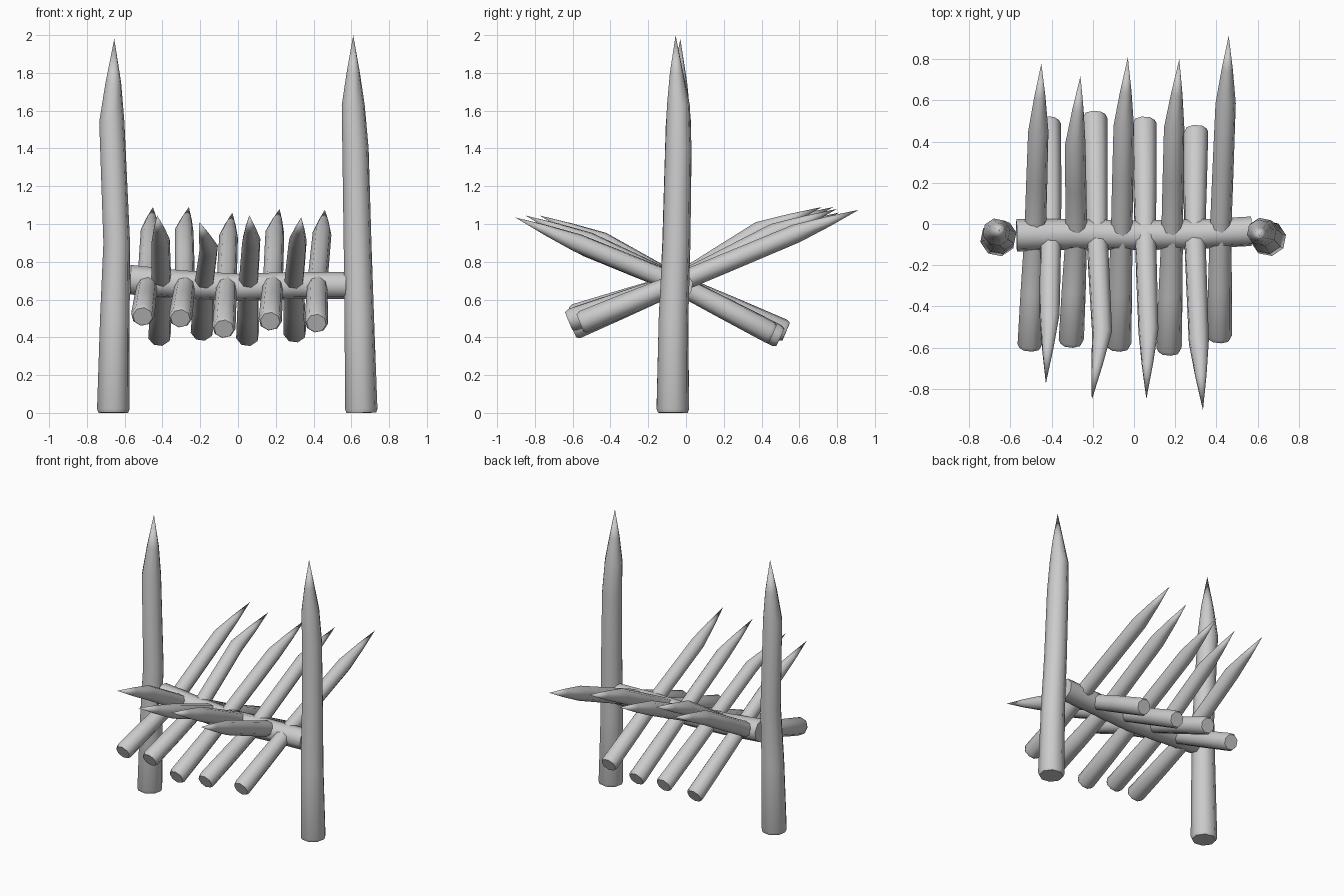
import bpy, bmesh, math
from mathutils import Vector

if "Cube" in bpy.data.objects:
    bpy.data.objects.remove(bpy.data.objects["Cube"])

wood = bpy.data.materials.new("grey_wood")
wood.diffuse_color = (0.6, 0.6, 0.6, 1)
wood.use_nodes = True
wood.node_tree.nodes["Principled BSDF"].inputs["Base Color"].default_value = wood.diffuse_color


def log(name, rings, pointed=True, sides=8, turn=0.2):
    """Rough log through (x, y, z, radius) rings, ending in a point or a cap."""
    bm = bmesh.new()
    pts = [Vector(r[:3]) for r in rings]
    axis = (pts[-1] - pts[0]).normalized()
    side = axis.orthogonal().normalized()
    up = axis.cross(side)
    loops = []
    for i, (p, r) in enumerate(zip(pts, rings)):
        if pointed and i == len(pts) - 1:
            loops.append([bm.verts.new(p)])
            continue
        ring = []
        for k in range(sides):
            a = turn + 2 * math.pi * k / sides
            ring.append(bm.verts.new(p + r[3] * (side * math.cos(a) + up * math.sin(a))))
        loops.append(ring)
    for a, b in zip(loops, loops[1:]):
        for k in range(sides):
            n = (k + 1) % sides
            bm.faces.new((a[k], a[n], b[0]) if len(b) == 1 else (a[k], a[n], b[n], b[k]))
    bm.faces.new(loops[0][::-1])
    if not pointed:
        bm.faces.new(loops[-1])
    bmesh.ops.recalc_face_normals(bm, faces=bm.faces)
    me = bpy.data.meshes.new(name)
    bm.to_mesh(me)
    bm.free()
    me.materials.append(wood)
    ob = bpy.data.objects.new(name, me)
    bpy.context.collection.objects.link(ob)
    bpy.context.view_layer.objects.active = ob
    ob.select_set(True)
    bpy.ops.object.shade_smooth_by_angle(angle=math.radians(50))
    ob.select_set(False)


# upright posts
log("left_post", [(-.66, -.07, 0, .08), (-.66, -.07, .02, .088), (-.652, -.066, .5, .08),
                  (-.642, -.055, .9, .072), (-.668, -.04, 1.54, .068),
                  (-.66, -.035, 1.75, .042), (-.655, -.03, 1.98, 0)])
log("right_post", [(.653, -.07, 0, .08), (.653, -.07, .02, .087), (.642, -.066, .5, .08),
                   (.633, -.05, .9, .075), (.622, -.04, 1.4, .071), (.61, -.04, 1.63, .062),
                   (.61, -.05, 1.8, .036), (.61, -.055, 2, 0)])

# crossbar
log("crossbar", [(-.57, -.055, .705, .08), (-.3, -.05, .68, .076), (0, -.055, .664, .074),
                 (.3, -.05, .675, .073), (.57, -.035, .675, .073)], pointed=False)

# stakes leaning back: butt (x, y, z), middle x, shoulder x, tip (x, y, z)
back = [((-.505, -.60, .51), -.48, -.465, (-.45, .78, 1.09)),
        ((-.305, -.58, .50), -.28, -.285, (-.26, .72, 1.09)),
        ((-.075, -.60, .445), -.06, -.05, (-.03, .81, 1.06)),
        ((.17, -.62, .485), .185, .195, (.22, .80, 1.08)),
        ((.415, -.56, .475), .42, .445, (.46, .915, 1.075))]
# stakes leaning forward
front = [((-.415, .50, .40), -.405, -.41, (-.428, -.775, 1.045)),
         ((-.19, .53, .43), -.18, -.155, (-.205, -.855, 1.01)),
         ((.05, .50, .40), .055, .07, (.06, -.85, 1.045)),
         ((.30, .46, .42), .295, .315, (.335, -.905, 1.035))]


def stake(name, butt, mid_x, shoulder_x, tip, s):
    b, t = Vector(butt), Vector(tip)
    d = (t - b).normalized()
    mid = Vector((mid_x, -.05, .685))
    sh = Vector((shoulder_x, t.y - s * .33, t.z - .125))
    if s < 0:
        sh.z -= .01
    path = [(b, .052), (b + d * .02, .062), (b.lerp(mid, .5), .059), (mid, .053),
            (mid.lerp(sh, .5), .052), (sh, .05), (sh.lerp(t, .5), .028), (t, 0)]
    log(name, [(*p, r) for p, r in path])


for i, p in enumerate(back):
    stake(f"back_stake_{i + 1}", *p, 1)
for i, p in enumerate(front):
    stake(f"front_stake_{i + 1}", *p, -1)
